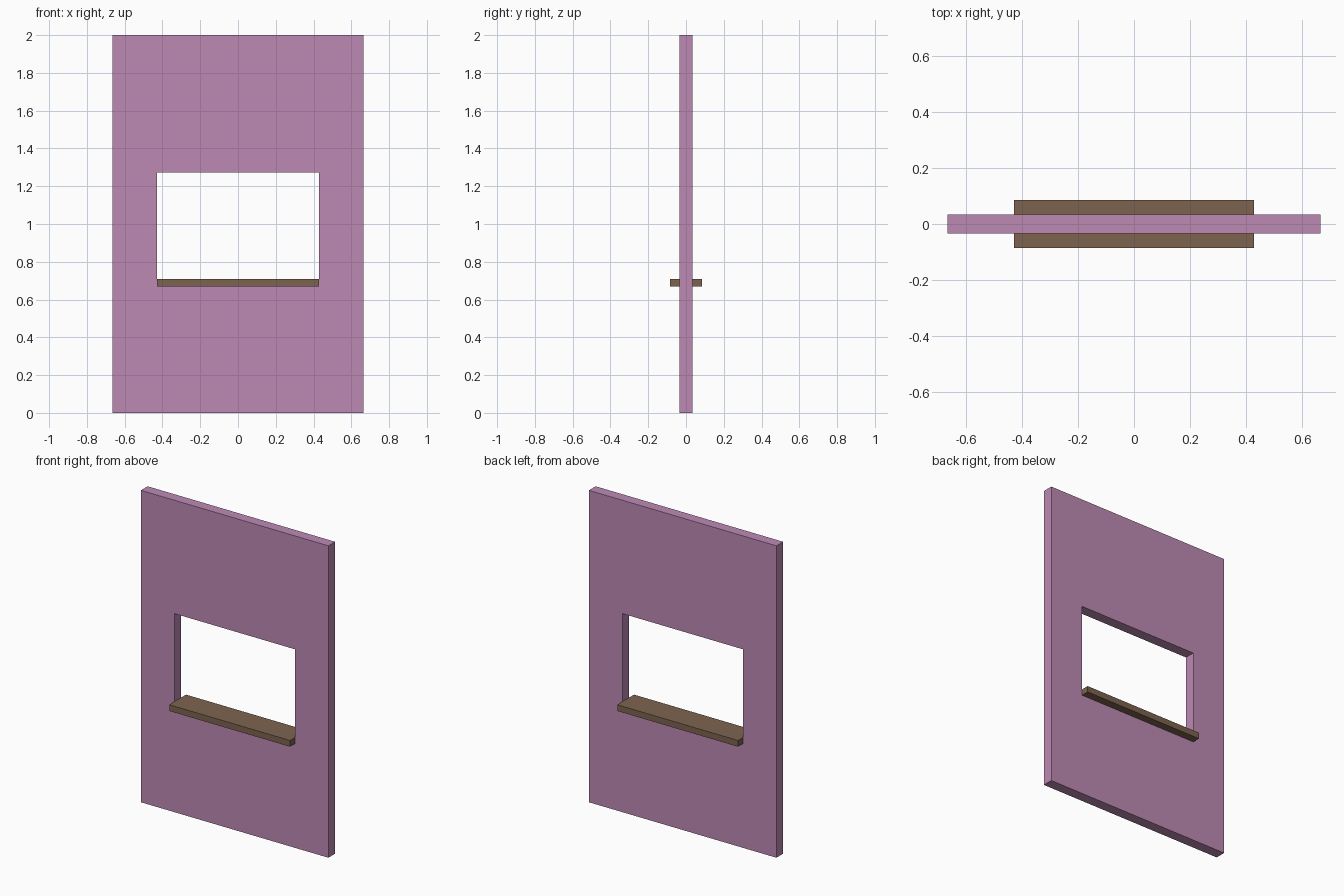
import bpy
import bmesh

if "Cube" in bpy.data.objects:
    bpy.data.objects.remove(bpy.data.objects["Cube"])


def material(name, rgb):
    m = bpy.data.materials.new(name)
    m.diffuse_color = (*rgb, 1.0)
    m.use_nodes = True
    m.node_tree.nodes["Principled BSDF"].inputs["Base Color"].default_value = m.diffuse_color
    return m


def add_object(name, bm, mat):
    bmesh.ops.recalc_face_normals(bm, faces=bm.faces)
    mesh = bpy.data.meshes.new(name)
    bm.to_mesh(mesh)
    bm.free()
    mesh.materials.append(mat)
    obj = bpy.data.objects.new(name, mesh)
    bpy.context.collection.objects.link(obj)
    return obj


pink = material("mauve_pink", (0.51, 0.253, 0.456))
brown = material("wood_brown", (0.205, 0.127, 0.08))

WALL_Y = 0.034
LEDGE_Y = 0.085
OPEN_X = 0.428
LEDGE_BOTTOM, LEDGE_TOP = 0.668, 0.708

# Wall panel: 3x3 grid of faces without the middle one, extruded to thickness
xs = [-0.665, -OPEN_X, OPEN_X, 0.665]
zs = [0.0, LEDGE_BOTTOM, 1.273, 2.0]
bm = bmesh.new()
grid = [[bm.verts.new((x, -WALL_Y, z)) for z in zs] for x in xs]
for i in range(3):
    for j in range(3):
        if (i, j) != (1, 1):
            bm.faces.new((grid[i][j], grid[i + 1][j],
                          grid[i + 1][j + 1], grid[i][j + 1]))
front = bm.faces[:]
ext = bmesh.ops.extrude_face_region(bm, geom=front, use_keep_orig=True)
new_verts = [g for g in ext["geom"] if isinstance(g, bmesh.types.BMVert)]
bmesh.ops.translate(bm, verts=new_verts, vec=(0, 2 * WALL_Y, 0))
add_object("wall_panel", bm, pink)

# Ledge: flat board filling the bottom of the opening, sticking out both sides
bm = bmesh.new()
bmesh.ops.create_cube(bm, size=1.0)
bmesh.ops.scale(bm, verts=bm.verts,
                vec=(2 * OPEN_X, 2 * LEDGE_Y, LEDGE_TOP - LEDGE_BOTTOM))
bmesh.ops.translate(bm, verts=bm.verts,
                    vec=(0, 0, (LEDGE_TOP + LEDGE_BOTTOM) / 2))
add_object("window_ledge", bm, brown)
